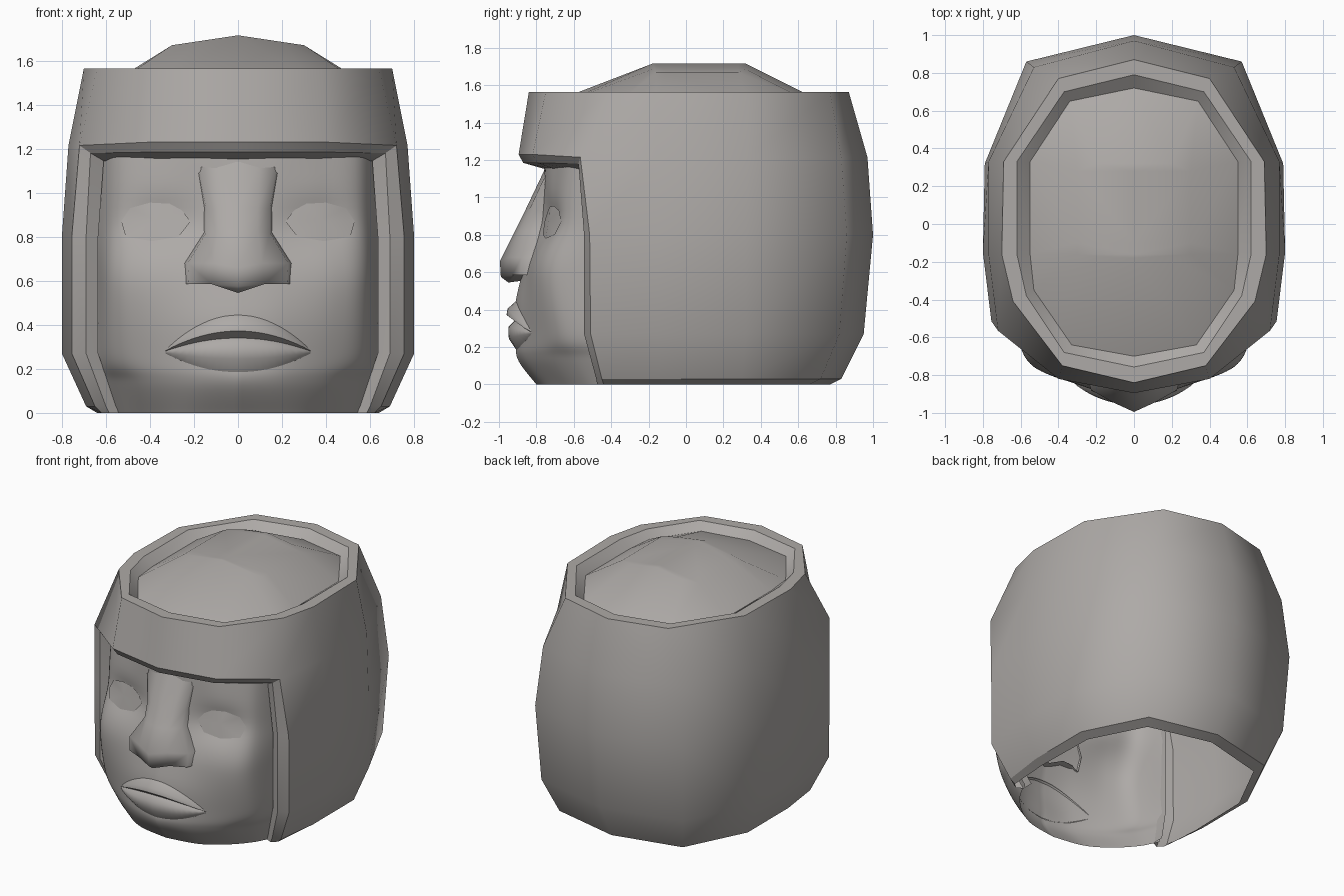
import bpy, bmesh, math
from mathutils import Vector
from mathutils.bvhtree import BVHTree

cube = bpy.data.objects.get("Cube")
if cube:
    bpy.data.objects.remove(cube)

stone = bpy.data.materials.new("warm grey stone")
stone.use_nodes = True
grey = (0.42, 0.40, 0.385, 1)
stone.diffuse_color = grey
stone.node_tree.nodes["Principled BSDF"].inputs["Base Color"].default_value = grey


def loft(rows):
    """Quads between neighbouring rows of equal length."""
    n = len(rows[0])
    verts = [Vector(p) for row in rows for p in row]
    faces = [(r * n + c, r * n + c + 1, (r + 1) * n + c + 1, (r + 1) * n + c)
             for r in range(len(rows) - 1) for c in range(n - 1)]
    return verts, faces


def make_part(name, *patches, angle=75):
    """Join half patches, turn them outward, mirror across x and smooth."""
    bm = bmesh.new()
    for verts, faces in patches:
        new = [bm.verts.new(v) for v in verts]
        for f in faces:
            bm.faces.new([new[i] for i in f])
    bmesh.ops.remove_doubles(bm, verts=bm.verts, dist=0.0005)
    bmesh.ops.recalc_face_normals(bm, faces=bm.faces)
    middle = Vector((0, 0, 0.8))
    outward = sum(f.normal.dot(f.calc_center_median() - middle) * f.calc_area()
                  for f in bm.faces)
    if outward < 0:
        bmesh.ops.reverse_faces(bm, faces=bm.faces)
    mesh = bpy.data.meshes.new(name)
    bm.to_mesh(mesh)
    bm.free()
    mesh.materials.append(stone)
    obj = bpy.data.objects.new(name, mesh)
    bpy.context.collection.objects.link(obj)
    bpy.ops.object.select_all(action='DESELECT')
    obj.select_set(True)
    bpy.context.view_layer.objects.active = obj
    bpy.ops.object.shade_smooth_by_angle(angle=math.radians(angle))
    mirror = obj.modifiers.new("mirror", 'MIRROR')
    mirror.merge_threshold = 0.001
    return obj


def level(points, z):
    return [(x, y, z) for x, y in points]


# Edge of the face opening: from the middle of the brow down to the jaw
edge = [(0, -.895, 1.23), (.4, -.82, 1.23), (.72, -.565, 1.215), (.755, -.515, .8),
        (.755, -.51, .27), (.65, -.45, .03), (.62, -.44, 0)]
bevel = [(0, -.87, 1.185), (.38, -.795, 1.185), (.67, -.575, 1.18), (.69, -.545, .8),
         (.69, -.545, .27), (.6, -.48, .03), (.585, -.475, 0)]
inner = [(0, -.73, 1.145), (.34, -.68, 1.145), (.61, -.54, 1.145), (.635, -.52, .8),
         (.635, -.52, .27), (.555, -.46, .03), (.54, -.45, 0)]
tucked = [(x, y + .08, z) for x, y, z in inner]
make_part("face_opening_frame", loft([edge, bevel, inner, tucked]), angle=25)

# Helmet wall, half outlines from back to front
rim_out = level([(0, .87), (.4, .77), (.69, .33), (.7, -.16), (.64, -.41),
                 (.38, -.75), (0, -.84)], 1.565)
brow = level([(0, .97), (.53, .83), (.77, .33), (.77, -.16)], 1.215)
belly = level([(0, 1), (.57, .86), (.79, .32), (.8, -.15)], .8)
jaw = level([(0, .95), (.55, .82), (.79, .32), (.8, -.15)], .27)
hem = level([(0, .83), (.48, .72), (.69, .3), (.69, -.15)], .03)
foot = level([(0, .77), (.44, .66), (.63, .29), (.64, -.15)], 0)
lower = [row + [edge[i]] for i, row in enumerate([brow, belly, jaw, hem, foot], 2)]
band = [rim_out, brow + edge[2::-1]]
make_part("helmet_wall", loft(band), loft(lower[:4]))
make_part("helmet_hem", loft(lower[3:]))

# Flat rim, groove and domed crown
rim_in = level([(0, .79), (.37, .7), (.62, .33), (.62, -.16), (.57, -.38),
                (.37, -.68), (0, -.757)], 1.565)
cap = level([(0, .72), (.34, .65), (.55, .33), (.55, -.16), (.53, -.35),
             (.33, -.64), (0, -.7)], 1.515)
ridge = [(0, .32, 1.715), (.2, .32, 1.685), (.3, .28, 1.67), (.3, -.1, 1.67),
         (.3, -.16, 1.67), (.2, -.18, 1.685), (0, -.18, 1.715)]
spine = [(0, y, 1.715) for x, y, z in ridge]
make_part("helmet_rim", loft([rim_out, rim_in]))
make_part("crown_groove", loft([rim_in, cap]))
make_part("crown_cap", loft([cap, ridge, spine]), angle=60)


def smooth_path(points, steps):
    """Rounded curve through the points."""
    pts = [Vector(p) for p in points]
    out = []
    for i in range(len(pts) - 1):
        a, b, c, d = pts[max(i - 1, 0)], pts[i], pts[i + 1], pts[min(i + 2, len(pts) - 1)]
        for k in range(steps):
            t = k / steps
            out.append(b + ((c - a) * t + (2 * a - 5 * b + 4 * c - d) * t ** 2
                            + (3 * b - a - 3 * c + d) * t ** 3) / 2)
    return out + [pts[-1]]


def bump(p, x, z, wide, high):
    return math.exp(-((p.x - x) / wide) ** 2 - ((p.z - z) / high) ** 2)


# Face: rounded sheet with hollow eye sockets and a fuller mouth
sections = [
    level([(0, -.8), (.22, -.76), (.38, -.66), (.5, -.53), (.56, -.41)], 0),
    level([(0, -.9), (.2, -.86), (.4, -.75), (.53, -.61), (.605, -.45)], .14),
    level([(0, -.89), (.2, -.87), (.42, -.78), (.57, -.66), (.64, -.46)], .27),
    level([(0, -.87), (.2, -.85), (.44, -.8), (.58, -.7), (.64, -.46)], .6),
    level([(0, -.8), (.2, -.77), (.4, -.735), (.56, -.65), (.64, -.46)], .86),
    level([(0, -.755), (.2, -.745), (.37, -.7), (.55, -.62), (.63, -.47)], 1.17),
]
across = [smooth_path(row, 7) for row in sections]
columns = [smooth_path(col, 9) for col in zip(*across)]
for col in columns:
    for p in col:
        p.y += .04 * bump(p, .37, .87, .16, .1) - .03 * bump(p, 0, .4, .25, .15)
face = loft(columns)
make_part("face", face)
face_tree = BVHTree.FromPolygons(*face)


def face_y(x, z):
    hit = face_tree.ray_cast(Vector((max(x, .002), -3, z)), Vector((0, 1, 0)))[0]
    return hit.y if hit else -.8


# Nose: side height, ridge height, half width, shoulder x and y, ridge y
nose_rows = []
for z, zc, w, sx, sy, cy in [
        (1.14, 1.14, .19, .1, -.745, -.76), (.93, .93, .155, .09, -.84, -.86),
        (.82, .82, .155, .09, -.89, -.915), (.68, .66, .245, .11, -.945, -.995),
        (.585, .575, .24, .12, -.93, -.99), (.59, .545, .225, .12, -.91, -.95),
        (.605, .56, .2, .1, -.82, -.84)]:
    root = face_y(w, z) + .01
    nose_rows.append([(w, root, z), (w * .93, (root + sy) / 2, z),
                      (sx, sy, z), (0, cy, zc)])
make_part("nose", loft(nose_rows), angle=60)

# Lips: corner height, rise at the middle, fullness
lip_rows = []
for z0, rise, full in [(.285, .17, -.01), (.285, .12, .04), (.282, .09, .045),
                       (.28, .06, .005), (.278, .03, .04), (.275, -.03, .045),
                       (.27, -.1, -.01)]:
    row = []
    for i in range(11):
        s = 1 - (i / 10) ** 2
        z = z0 + rise * s
        row.append((.33 * i / 10, face_y(.33 * i / 10, z) - full * s ** .6, z))
    lip_rows.append(row)
make_part("lips", loft(lip_rows), angle=60)

# Eyes: blank almond plates set in the sockets
almond = [(.215, .87), (.255, .92), (.31, .95), (.4, .955), (.49, .93),
          (.53, .87), (.51, .8), (.39, .78), (.27, .8)]
lid = [Vector((x, face_y(x, z) - .006, z)) for x, z in almond]
centre = sum(lid, Vector()) / len(lid) - Vector((0, .012, 0))
make_part("eyes", (lid + [centre],
                   [(i, (i + 1) % len(lid), len(lid)) for i in range(len(lid))]))
